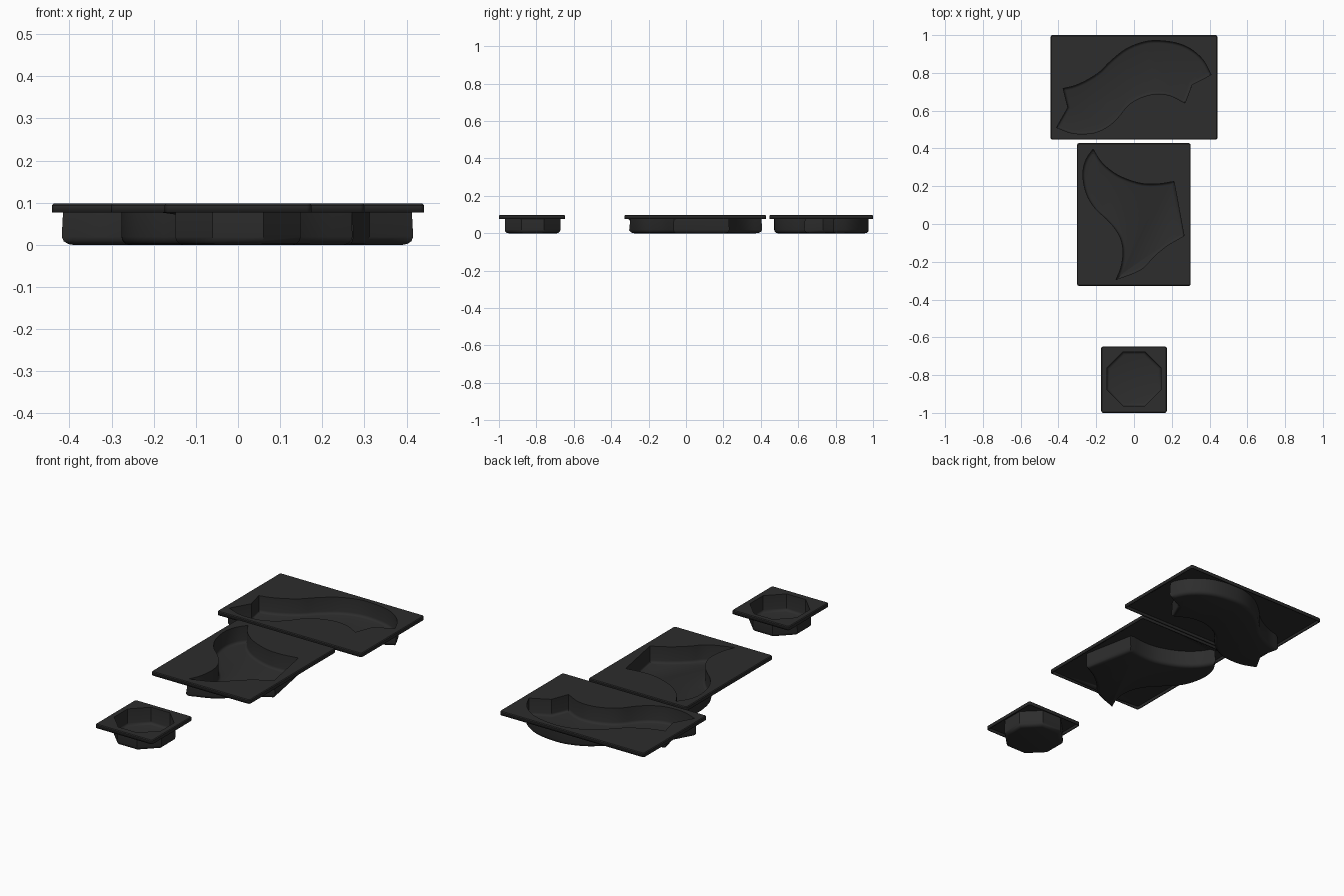
import bpy, bmesh, math
from mathutils import Vector

if "Cube" in bpy.data.objects:
    bpy.data.objects.remove(bpy.data.objects["Cube"])

TOP, LIP, WALL, ROUND = 0.098, 0.077, 0.006, 0.014

black = bpy.data.materials.new("black_plastic")
black.diffuse_color = (0.026, 0.026, 0.026, 1)
black.use_nodes = True
black.node_tree.nodes["Principled BSDF"].inputs["Base Color"].default_value = black.diffuse_color


def spline(pts, n=4):
    """Smooth curve through one side of an outline, last point left out."""
    p = [Vector(q) for q in pts]
    if len(p) == 2:
        return [p[0]]
    p = [2 * p[0] - p[1]] + p + [2 * p[-1] - p[-2]]
    out = []
    for a, b, c, d in zip(p, p[1:], p[2:], p[3:]):
        for i in range(n):
            t = i / n
            out.append(0.5 * (2 * b + (c - a) * t + (2 * a - 5 * b + 4 * c - d) * t * t
                              + (3 * b - a - 3 * c + d) * t ** 3))
    return out


def outline(sides):
    """Join sides that meet at sharp corners, turned counter-clockwise."""
    pts = [p for s in sides for p in spline(s)]
    area = sum(a.cross(b) for a, b in zip(pts, pts[1:] + pts[:1]))
    return pts if area > 0 else pts[::-1]


def inset(pts, d):
    """Move a counter-clockwise outline inward."""
    out = []
    for i, p in enumerate(pts):
        u = (p - pts[i - 1]).normalized()
        v = (pts[(i + 1) % len(pts)] - p).normalized()
        n = Vector((-u.y - v.y, u.x + v.x)).normalized()
        out.append(p + n * d / max(0.45, n.dot(Vector((-u.y, u.x)))))
    return out


def rounded_rect(x0, x1, y0, y1, r=0.012, n=4):
    pts = []
    for k, (cx, cy) in enumerate([(x1 - r, y1 - r), (x0 + r, y1 - r),
                                  (x0 + r, y0 + r), (x1 - r, y0 + r)]):
        for i in range(n + 1):
            a = (k + i / n) * math.pi / 2
            pts.append(Vector((cx + r * math.cos(a), cy + r * math.sin(a))))
    return pts


def tray(name, rect, sides):
    bm = bmesh.new()

    def ring(pts, z):
        return [bm.verts.new((p.x, p.y, z)) for p in pts]

    def skirt(a, b):
        for i in range(len(a)):
            j = (i + 1) % len(a)
            bm.faces.new((a[i], b[i], b[j], a[j]))

    def loop(r):
        return [bm.edges.new((r[i - 1], r[i])) for i in range(len(r))]

    # flange around the cavity
    plate, hole = rounded_rect(*rect), outline(sides)
    rim, mouth = ring(inset(plate, 0.004), TOP), ring(hole, TOP)
    bmesh.ops.triangle_fill(bm, edges=loop(rim) + loop(mouth), use_beauty=True,
                            normal=(0, 0, 1))
    for f in bm.faces:
        f.normal_update()
        if f.normal.z < 0:
            f.normal_flip()
    # turned-down lip
    edge = ring(plate, TOP - 0.004)
    skirt(rim, edge)
    skirt(edge, ring(plate, LIP))
    # cavity wall, rounded foot and floor
    prev = mouth
    for k in range(4):
        a = k / 3 * math.pi / 2
        nxt = ring(inset(hole, ROUND * (1 - math.cos(a))),
                   WALL + ROUND * (1 - math.sin(a)))
        skirt(nxt, prev)
        prev = nxt
    for f in list(bm.faces):
        f.normal_update()
    # wall faces must look into the cavity
    bm.faces.new(prev)
    bmesh.ops.recalc_face_normals(bm, faces=bm.faces)
    bm.faces.ensure_lookup_table()
    if bm.faces[0].normal.z < 0:
        bmesh.ops.reverse_faces(bm, faces=bm.faces)
    me = bpy.data.meshes.new(name)
    bm.to_mesh(me)
    bm.free()
    ob = bpy.data.objects.new(name, me)
    bpy.context.collection.objects.link(ob)
    me.materials.append(black)
    # sheet thickness
    sol = ob.modifiers.new("sheet", 'SOLIDIFY')
    sol.thickness, sol.offset, sol.use_even_offset = WALL, -1, True
    bpy.context.view_layer.objects.active = ob
    ob.select_set(True)
    bpy.ops.object.shade_smooth_by_angle(angle=math.radians(35))
    ob.select_set(False)


# wide tray with an S-shaped cavity
tray("wave_tray", (-0.442, 0.442, 0.447, 1.0), [
    [(-0.375, 0.717), (-0.35, 0.617)],
    [(-0.35, 0.617), (-0.41, 0.511)],
    [(-0.41, 0.511), (-0.34, 0.484), (-0.28, 0.477), (-0.206, 0.484), (-0.138, 0.516),
     (-0.085, 0.563), (-0.032, 0.627), (0.032, 0.667), (0.111, 0.688), (0.19, 0.68),
     (0.27, 0.64)],
    [(0.27, 0.64), (0.307, 0.738)],
    [(0.307, 0.738), (0.408, 0.79)],
    [(0.408, 0.79), (0.365, 0.87), (0.296, 0.929), (0.217, 0.96), (0.111, 0.971),
     (0.032, 0.958), (-0.048, 0.923), (-0.127, 0.86), (-0.18, 0.807), (-0.243, 0.765),
     (-0.312, 0.733), (-0.375, 0.717)]])

# middle tray with a horn-shaped cavity
tray("horn_tray", (-0.302, 0.3, -0.328, 0.428), [
    [(-0.217, 0.397), (-0.175, 0.331), (-0.116, 0.278), (-0.048, 0.241), (0.042, 0.214),
     (0.127, 0.212), (0.212, 0.225)],
    [(0.212, 0.225), (0.265, -0.063)],
    [(0.265, -0.063), (0.175, -0.115), (0.101, -0.177), (0.058, -0.225), (0.005, -0.257),
     (-0.095, -0.294)],
    [(-0.095, -0.294), (-0.069, -0.23), (-0.058, -0.151), (-0.069, -0.082),
     (-0.101, -0.024), (-0.148, 0.029), (-0.201, 0.077), (-0.243, 0.14), (-0.265, 0.209),
     (-0.27, 0.278), (-0.254, 0.341), (-0.217, 0.397)]])

# small tray with an octagonal cavity
w, c, cy = 0.143, 0.058, -0.82
octagon = [(w, -c), (w, c), (c, w), (-c, w), (-w, c), (-w, -c), (-c, -w), (c, -w)]
octagon = [(x, y + cy) for x, y in octagon]
tray("octagon_tray", (-0.174, 0.174, -1.0, -0.648),
     [[a, b] for a, b in zip(octagon, octagon[1:] + octagon[:1])])
